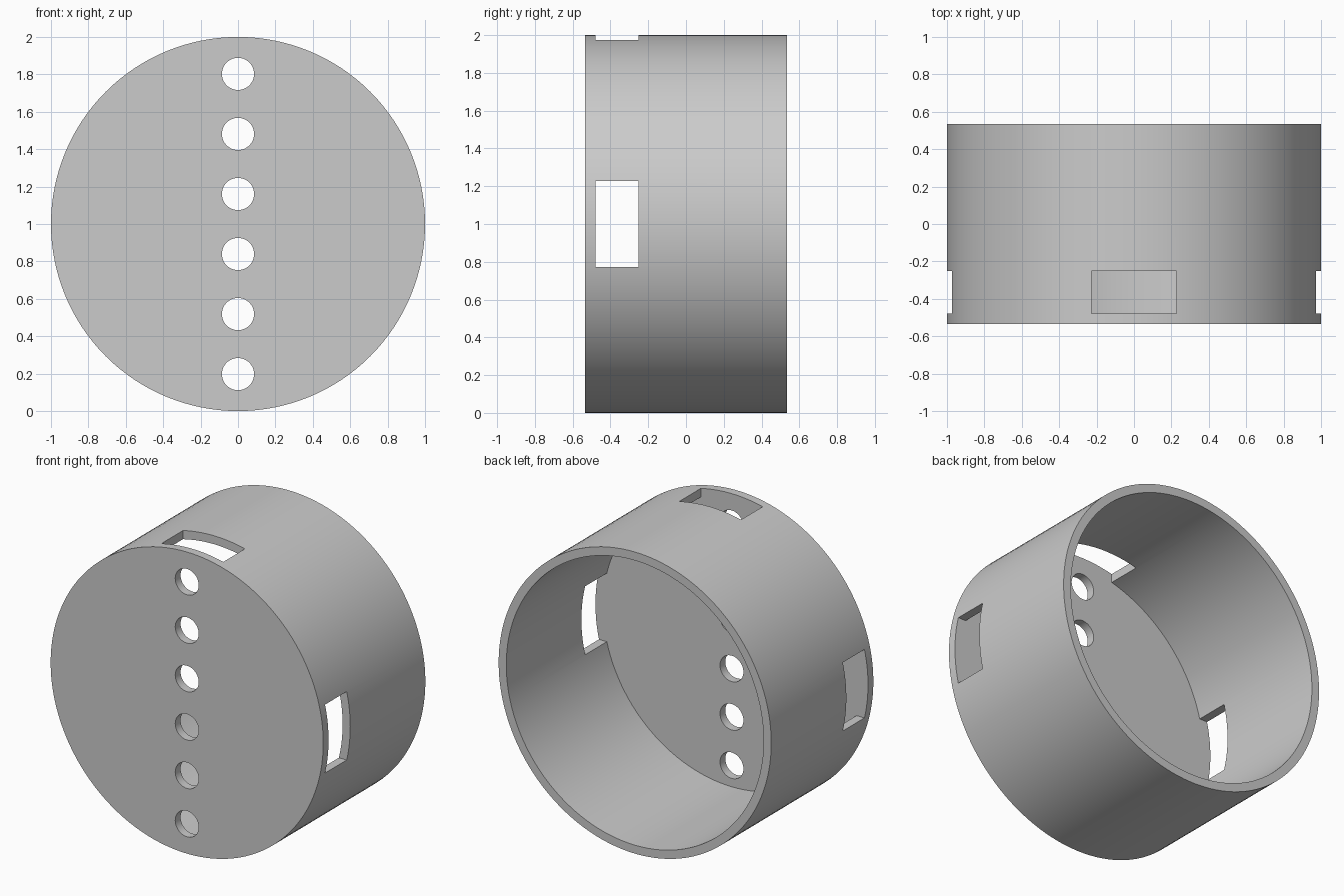
import bpy, bmesh
from math import pi
from mathutils import Matrix, Vector

if "Cube" in bpy.data.objects:
    bpy.data.objects.remove(bpy.data.objects["Cube"], do_unlink=True)

DEPTH, WALL, SEGMENTS = 0.535, 0.056, 128
CENTRE = Vector((0, 0, 1))

grey = bpy.data.materials.new("plain grey")
grey.use_nodes = True
colour = (0.6, 0.6, 0.6, 1)
grey.diffuse_color = colour
grey.node_tree.nodes["Principled BSDF"].inputs["Base Color"].default_value = colour


def make_object(name, bm):
    mesh = bpy.data.meshes.new(name)
    bmesh.ops.recalc_face_normals(bm, faces=bm.faces)
    bm.to_mesh(mesh)
    bm.free()
    mesh.materials.append(grey)
    obj = bpy.data.objects.new(name, mesh)
    bpy.context.collection.objects.link(obj)
    return obj


def add_cylinder(bm, radius, y_from, y_to, z, segments):
    place = Matrix.Translation((0, (y_from + y_to) / 2, z)) @ Matrix.Rotation(pi / 2, 4, "X")
    bmesh.ops.create_cone(bm, cap_ends=True, segments=segments, radius1=radius,
                          radius2=radius, depth=y_to - y_from, matrix=place)


def add_box(bm, low, high):
    low, high = Vector(low), Vector(high)
    place = Matrix.Translation((low + high) / 2) @ Matrix.Diagonal((*(high - low), 1))
    bmesh.ops.create_cube(bm, size=1, matrix=place)


# Round drum
bm = bmesh.new()
add_cylinder(bm, 1, -DEPTH, DEPTH, 1, SEGMENTS)
drum = make_object("round_housing", bm)

# Hollow, open at the back
bm = bmesh.new()
add_cylinder(bm, 1 - WALL, -DEPTH + WALL, DEPTH + 0.1, 1, SEGMENTS)
hollow = make_object("hollow_cutter", bm)

# Row of six holes through the front plate
bm = bmesh.new()
for i in range(6):
    add_cylinder(bm, 0.086, -DEPTH - 0.1, -DEPTH + WALL + 0.03, 1 + (i - 2.5) * 0.321, 48)
holes = make_object("hole_cutter", bm)

# Windows in the left, right and top of the wall
bm = bmesh.new()
y0, y1, half = -DEPTH + WALL, -0.252, 0.227
for side in (-1, 1):
    xs = sorted((side * 0.8, side * 1.1))
    add_box(bm, (xs[0], y0, 1 - half), (xs[1], y1, 1 + half))
add_box(bm, (-half, y0, 1.8), (half, y1, 2.1))
windows = make_object("window_cutter", bm)

# Cut and bake the result
cutters = (hollow, holes, windows)
for cutter in cutters:
    cutter.hide_render = True
    mod = drum.modifiers.new(cutter.name, "BOOLEAN")
    mod.operation, mod.solver, mod.object = "DIFFERENCE", "EXACT", cutter
bpy.context.view_layer.update()
graph = bpy.context.evaluated_depsgraph_get()
baked = bpy.data.meshes.new_from_object(drum.evaluated_get(graph))
drum.modifiers.clear()
drum.data = baked
for cutter in cutters:
    bpy.data.objects.remove(cutter, do_unlink=True)

# Smooth round walls, crisp edges
bpy.ops.object.select_all(action="DESELECT")
drum.select_set(True)
bpy.context.view_layer.objects.active = drum
bpy.ops.object.shade_smooth_by_angle(angle=pi / 6)
